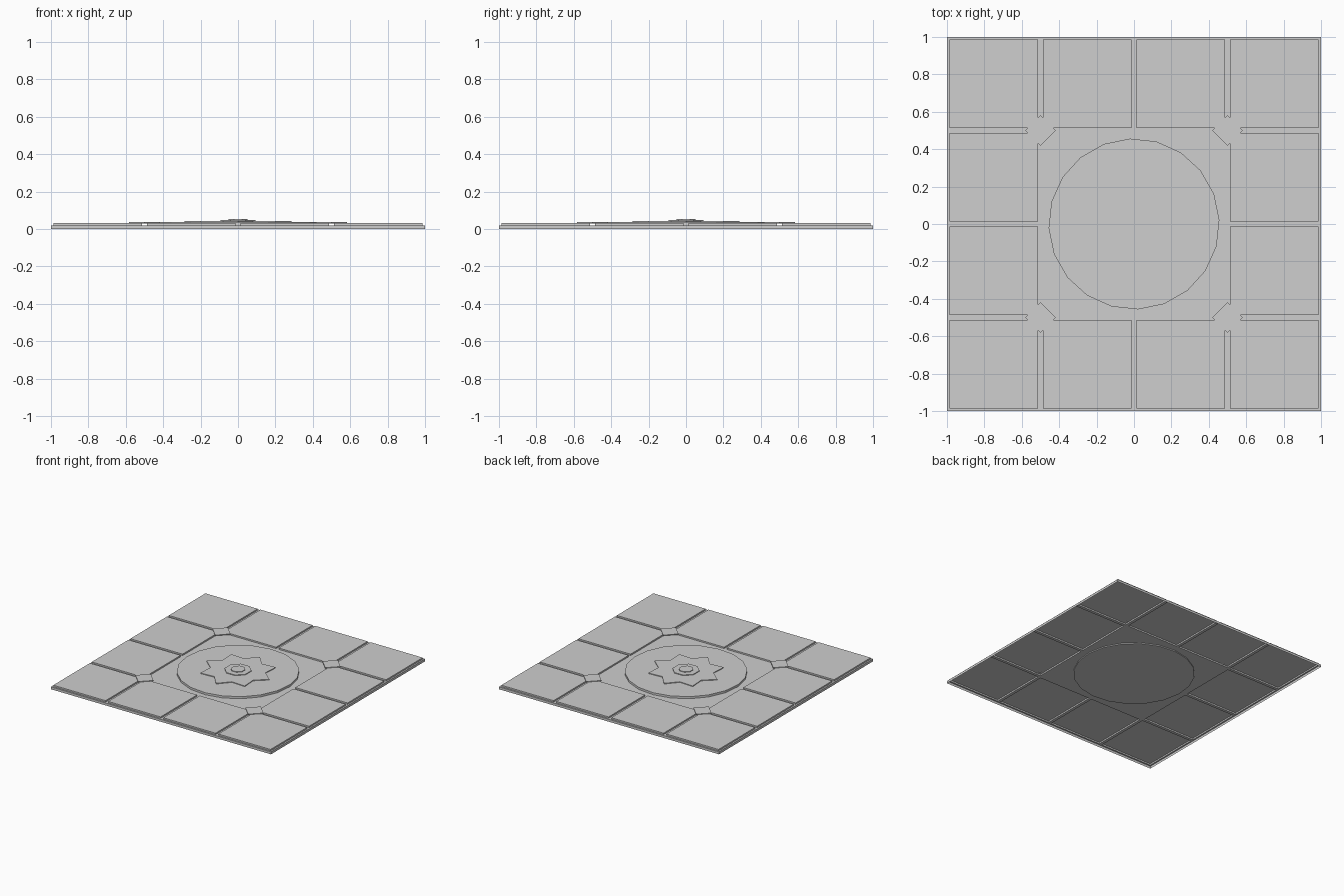
import bpy, bmesh, math

if "Cube" in bpy.data.objects:
    bpy.data.objects.remove(bpy.data.objects["Cube"])

FLOOR, TILE = 0.02, 0.032

stone = bpy.data.materials.new("grey_stone")
stone.diffuse_color = (0.62, 0.62, 0.62, 1)
stone.use_nodes = True
stone.node_tree.nodes["Principled BSDF"].inputs["Base Color"].default_value = stone.diffuse_color


def finish(bm, name):
    mesh = bpy.data.meshes.new(name)
    bm.to_mesh(mesh)
    bm.free()
    mesh.materials.append(stone)
    obj = bpy.data.objects.new(name, mesh)
    bpy.context.collection.objects.link(obj)
    return obj


def prism(name, radii, count, z0, z1, turn=0.0, centre=(0, 0)):
    """Flat-sided prism whose corner radii cycle through the given list."""
    bm = bmesh.new()
    ring = []
    for i in range(count):
        a, r = turn + math.tau * i / count, radii[i % len(radii)]
        ring.append(bm.verts.new((centre[0] + r * math.cos(a),
                                  centre[1] + r * math.sin(a), z0)))
    base = bm.faces.new(ring)
    top = bmesh.ops.extrude_face_region(bm, geom=[base], use_keep_orig=True)
    verts = [g for g in top["geom"] if isinstance(g, bmesh.types.BMVert)]
    bmesh.ops.translate(bm, verts=verts, vec=(0, 0, z1 - z0))
    bmesh.ops.recalc_face_normals(bm, faces=bm.faces)
    return finish(bm, name)


# Floor sheet: 4 x 4 grid, outer twelve cells raised as tiles, open underneath
bm = bmesh.new()
bmesh.ops.create_grid(bm, x_segments=4, y_segments=4, size=1)
bmesh.ops.translate(bm, verts=bm.verts, vec=(0, 0, FLOOR))
rim = [e for e in bm.edges if e.is_boundary]
cells = [f for f in bm.faces
         if max(abs(c) for c in f.calc_center_median()[:2]) > 0.5]
bmesh.ops.inset_individual(bm, faces=cells, thickness=0.0125,
                           use_even_offset=True)
raised = bmesh.ops.extrude_discrete_faces(bm, faces=cells)["faces"]
bmesh.ops.translate(bm, verts=list({v for f in raised for v in f.verts}),
                    vec=(0, 0, TILE - FLOOR))

# Skirt around the outer edge
rim = [e for e in bm.edges if e.is_boundary
       and all(abs(v.co.z - FLOOR) < 1e-5 for v in e.verts)
       and any(abs(abs(e.verts[0].co[k]) - 1) < 1e-4
               and abs(e.verts[0].co[k] - e.verts[1].co[k]) < 1e-4
               for k in (0, 1))]
skirt = bmesh.ops.extrude_edge_only(bm, edges=rim)["geom"]
bmesh.ops.translate(bm, verts=[g for g in skirt
                               if isinstance(g, bmesh.types.BMVert)],
                    vec=(0, 0, -FLOOR))
bmesh.ops.recalc_face_normals(bm, faces=bm.faces)
if sum(f.normal.z * f.calc_area() for f in bm.faces) < 0:
    bmesh.ops.reverse_faces(bm, faces=bm.faces)
finish(bm, "tiled_floor")

# Diamond plates over the four groove crossings
for sx in (-1, 1):
    for sy in (-1, 1):
        prism("corner_diamond", [0.082], 4, TILE - 0.001, 0.037,
              centre=(0.5 * sx, 0.5 * sy))

# Central medallion: disc, eight-pointed star, octagonal boss and knob
prism("medallion_disc", [0.457], 20, 0.012, 0.037, math.radians(2.7))
prism("medallion_star", [0.285, 0.21], 16, 0.036, 0.043)
prism("medallion_boss", [0.102], 8, 0.042, 0.049, math.radians(22.5))
prism("medallion_knob", [0.055], 8, 0.048, 0.054, math.radians(22.5))
